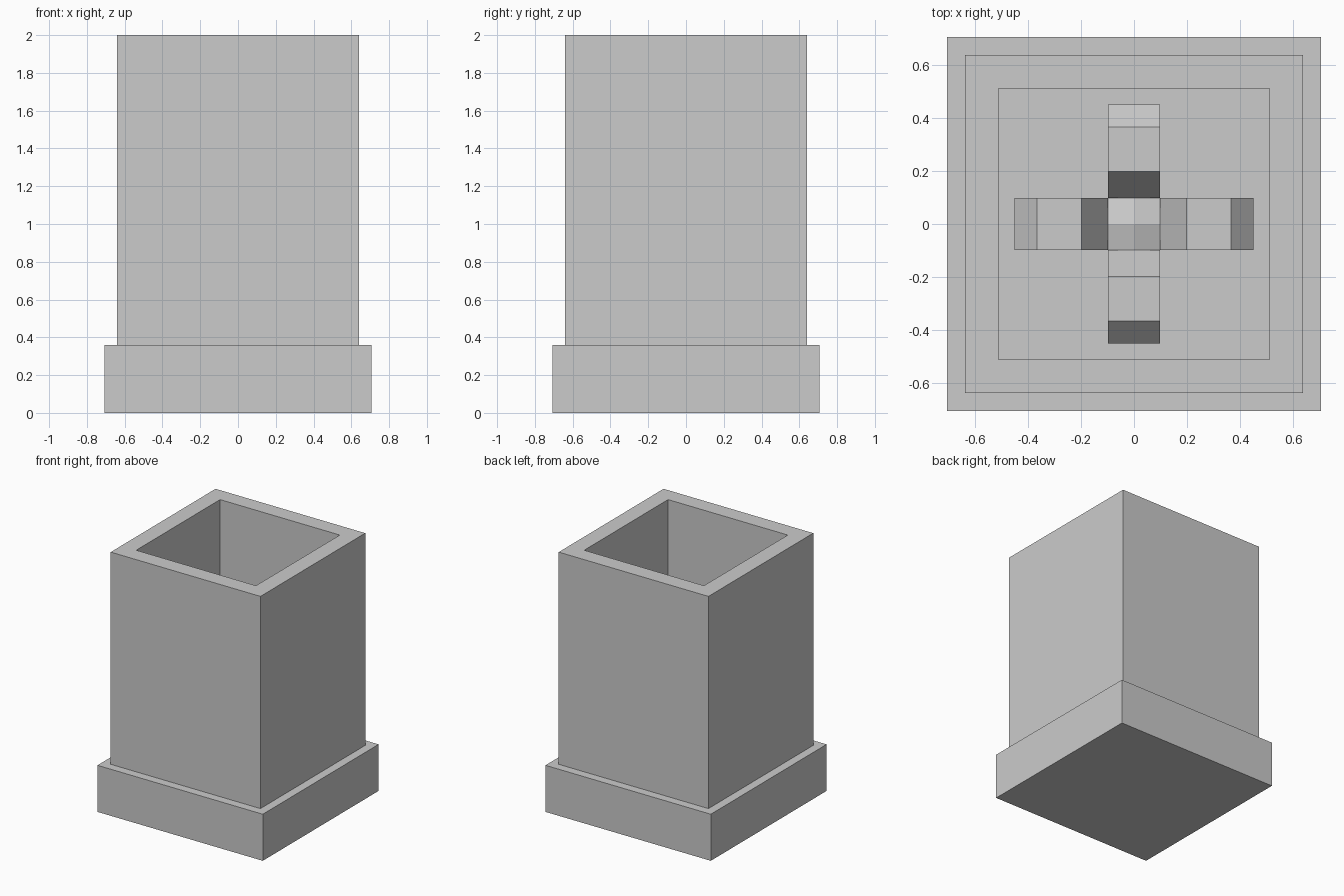
import bpy, bmesh
from math import pi
from mathutils import Matrix

cube = bpy.data.objects.get("Cube")
if cube:
    bpy.data.objects.remove(cube, do_unlink=True)

grey = bpy.data.materials.new("plain_grey")
grey.use_nodes = True
COLOUR = (0.6, 0.6, 0.6, 1)
grey.diffuse_color = COLOUR
grey.node_tree.nodes["Principled BSDF"].inputs["Base Color"].default_value = COLOUR

BASE_TOP = 0.36


def finish(name, bm):
    bmesh.ops.recalc_face_normals(bm, faces=bm.faces)
    mesh = bpy.data.meshes.new(name)
    bm.to_mesh(mesh)
    bm.free()
    mesh.materials.append(grey)
    obj = bpy.data.objects.new(name, mesh)
    bpy.context.collection.objects.link(obj)


def add_box(bm, half, z0, z1):
    matrix = Matrix.Translation((0, 0, (z0 + z1) / 2)) @ Matrix.Diagonal((2 * half, 2 * half, z1 - z0, 1))
    bmesh.ops.create_cube(bm, size=1, matrix=matrix)


def extrude(bm, faces):
    geom = bmesh.ops.extrude_face_region(bm, geom=faces)["geom"]
    return [v for v in geom if isinstance(v, bmesh.types.BMVert)]


# Wide square plinth
bm = bmesh.new()
add_box(bm, 0.707, 0, BASE_TOP)
finish("plinth", bm)

# Tall square body, open at the top, with a deep square well
bm = bmesh.new()
add_box(bm, 0.64, BASE_TOP, 2)
top = max(bm.faces, key=lambda f: f.calc_center_median().z)
bmesh.ops.inset_region(bm, faces=[top], thickness=0.128, use_even_offset=True)
well_floor = extrude(bm, [top])
bmesh.ops.delete(bm, geom=[f for f in [top] if f.is_valid], context="FACES")
for v in well_floor:
    v.co.z = BASE_TOP + 0.01
finish("hollow_body", bm)

# Four bevelled arms in a cross on the floor of the well
ARM_PROFILE = [(0.098, 0), (0.098, 0.06), (0.198, 0.21), (0.368, 0.21), (0.452, 0.12), (0.452, 0)]
for i, side in enumerate(("left", "back", "right", "front")):
    bm = bmesh.new()
    face = bm.faces.new([bm.verts.new((x, -0.098, BASE_TOP + z)) for x, z in ARM_PROFILE])
    bmesh.ops.translate(bm, vec=(0, 0.196, 0), verts=extrude(bm, [face]))
    bmesh.ops.rotate(bm, matrix=Matrix.Rotation(i * pi / 2, 3, "Z"), verts=bm.verts)
    finish(side + "_arm", bm)

# Central hub with a shallow peak, one facet per quadrant
bm = bmesh.new()
bmesh.ops.create_grid(bm, x_segments=2, y_segments=2, size=0.098)
for v in bm.verts:
    v.co.z = BASE_TOP + 0.09 - 0.23 * (abs(v.co.x) + abs(v.co.y))
for v in extrude(bm, bm.faces[:]):
    v.co.z = BASE_TOP
finish("centre_hub", bm)
